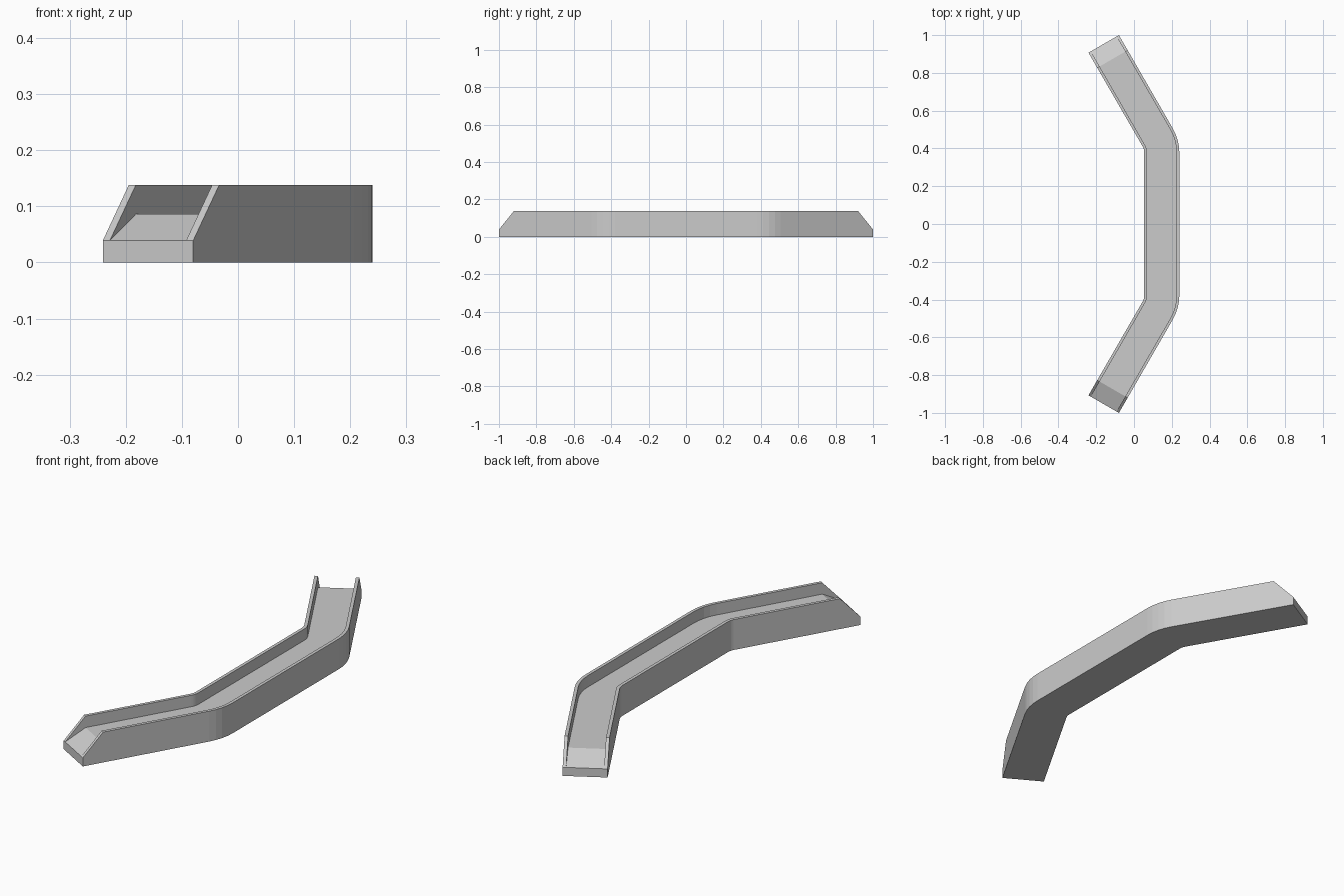
import bpy, bmesh, math

if "Cube" in bpy.data.objects:
    bpy.data.objects.remove(bpy.data.objects["Cube"])

W, H, T = 0.186, 0.138, 0.0145      # channel width, wall height, wall thickness
FLOOR, TIP = 0.086, 0.039           # floor height, end lip height
X_OUT, R, BEND, SEGS = 0.24, 0.25, math.radians(30), 4
RAMP = 0.0925                       # length of the sloped ends
Y0 = 0.446 - 0.268 * R              # where each bend starts

# Stations along the outer edge for the +y half: (x, y, heading angle, is_tip)
half = []
for i in range(SEGS + 1):
    a = BEND * i / SEGS
    half.append((X_OUT - R + R * math.cos(a), Y0 + R * math.sin(a), a, False))
dx, dy = -math.sin(BEND), math.cos(BEND)
ex, ey = half[-1][0], half[-1][1]
length = (1.0 - ey) / dy
for d, tip in ((length - RAMP, False), (length, True)):
    half.append((ex + dx * d, ey + dy * d, BEND, tip))
stations = [(x, -y, -a, t) for x, y, a, t in reversed(half)] + half


def section(tip):
    """Channel profile as (inward offset, z); flattened at the tips."""
    h, f = (TIP, TIP) if tip else (H, FLOOR)
    return [(0, 0), (0, h), (T, h), (T, f), (W - T, f), (W - T, h), (W, h), (W, 0)]


# Loft the U-shaped profile along the path
bm = bmesh.new()
rings = []
for x, y, a, tip in stations:
    rings.append([bm.verts.new((x - o * math.cos(a), y - o * math.sin(a), z))
                  for o, z in section(tip)])
for r0, r1 in zip(rings, rings[1:]):
    for i in range(8):
        j = (i + 1) % 8
        bm.faces.new((r0[i], r0[j], r1[j], r1[i]))
# Close the two end lips
bm.faces.new(rings[0])
bm.faces.new(rings[-1])
# The inner wall edges vanish at the tips
bmesh.ops.remove_doubles(bm, verts=bm.verts, dist=1e-5)
bmesh.ops.recalc_face_normals(bm, faces=bm.faces)

mesh = bpy.data.meshes.new("curved_channel")
bm.to_mesh(mesh)
bm.free()
obj = bpy.data.objects.new("curved_channel", mesh)
bpy.context.collection.objects.link(obj)
